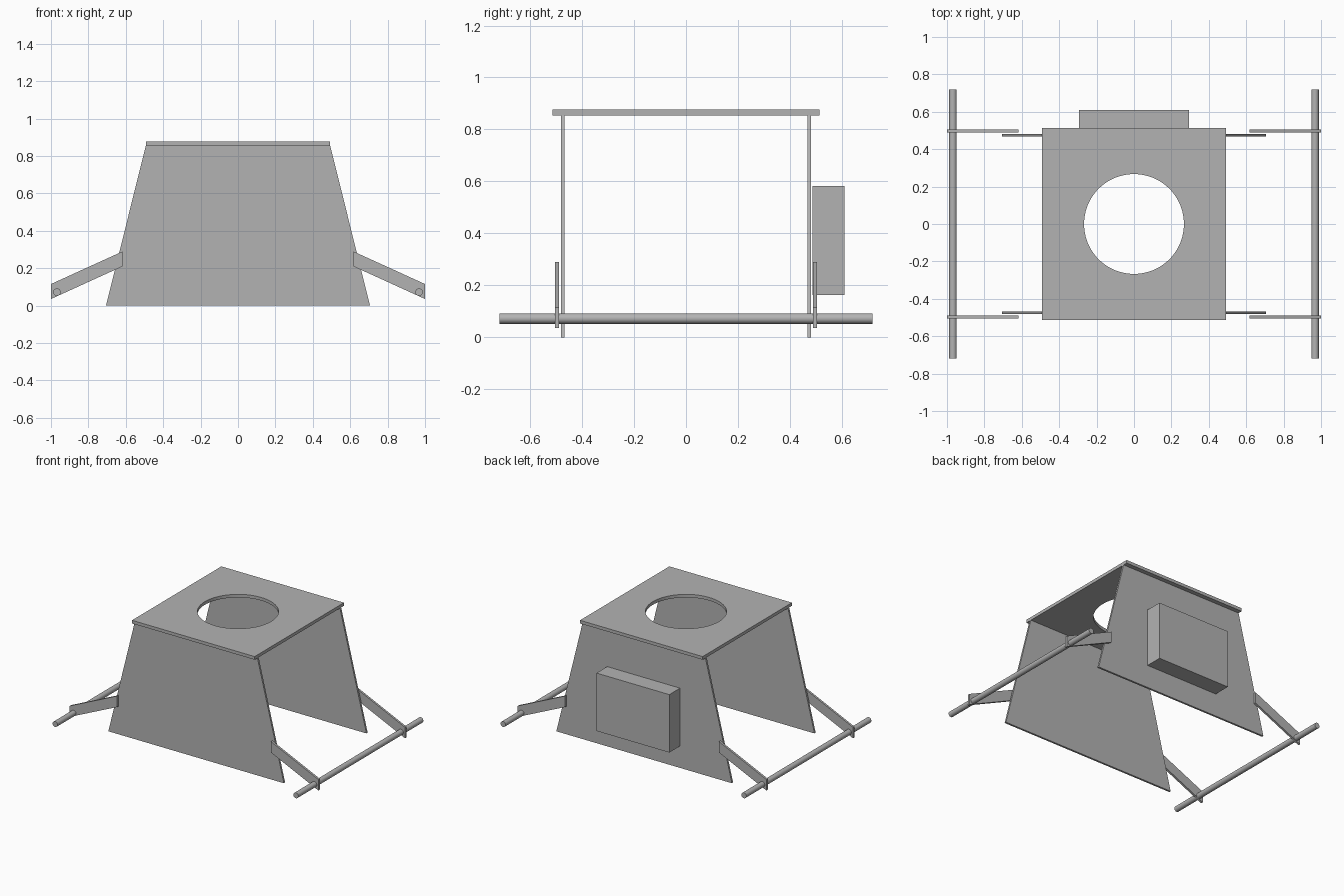
import bpy, bmesh, math
from mathutils import Matrix

cube = bpy.data.objects.get("Cube")
if cube:
    bpy.data.objects.remove(cube, do_unlink=True)

# One grey for the whole frame
GREY = (0.45, 0.45, 0.45, 1.0)
grey = bpy.data.materials.new("plain_grey")
grey.use_nodes = True
grey.diffuse_color = GREY
grey.node_tree.nodes["Principled BSDF"].inputs["Base Color"].default_value = GREY


def finish(bm, name):
    bmesh.ops.recalc_face_normals(bm, faces=bm.faces)
    mesh = bpy.data.meshes.new(name)
    bm.to_mesh(mesh)
    bm.free()
    mesh.materials.append(grey)
    obj = bpy.data.objects.new(name, mesh)
    bpy.context.scene.collection.objects.link(obj)
    return obj


def smooth(obj):
    bpy.ops.object.select_all(action='DESELECT')
    obj.select_set(True)
    bpy.context.view_layer.objects.active = obj
    bpy.ops.object.shade_smooth_by_angle(angle=math.radians(30))


def sheet(name, profile, y0, y1):
    """Extrude an (x, z) outline from y0 to y1."""
    bm = bmesh.new()
    face = bm.faces.new([bm.verts.new((x, y0, z)) for x, z in profile])
    ext = bmesh.ops.extrude_face_region(bm, geom=[face])["geom"]
    verts = [g for g in ext if isinstance(g, bmesh.types.BMVert)]
    bmesh.ops.translate(bm, verts=verts, vec=(0, y1 - y0, 0))
    return finish(bm, name)


def top_plate(half_x, half_y, radius, z0, z1, quarter=20):
    """Rectangular plate with a round hole, built as a ring of quads."""
    bm = bmesh.new()
    corner = math.atan2(half_y, half_x)
    stops = [-corner, corner, math.pi - corner, math.pi + corner, 2 * math.pi - corner]
    angles = [a + (b - a) * i / quarter
              for a, b in zip(stops, stops[1:]) for i in range(quarter)]
    rings = []
    for a in angles:
        c, s = math.cos(a), math.sin(a)
        reach = min(half_x / max(abs(c), 1e-6), half_y / max(abs(s), 1e-6))
        rings.append([bm.verts.new((r * c, r * s, z)) for r, z in
                      ((radius, z0), (reach, z0), (reach, z1), (radius, z1))])
    for i, p in enumerate(rings):
        q = rings[(i + 1) % len(rings)]
        for k in range(4):
            n = (k + 1) % 4
            bm.faces.new((p[k], p[n], q[n], q[k]))
    return finish(bm, "top_plate")


smooth(top_plate(0.493, 0.513, 0.267, 0.853, 0.876))

# Tapered end panels, with the angled arms beside them
panel = [(-0.706, 0), (0.706, 0), (0.493, 0.853), (-0.493, 0.853)]
arm = [(0.618, 0.209), (1.0, 0.035), (1.0, 0.115), (0.618, 0.289)]
for end, sy in (("front", -1), ("back", 1)):
    sheet(end + "_panel", panel, sy * 0.467, sy * 0.481)
    for side, sx in (("left", 1), ("right", -1)):
        sheet(f"{end}_{side}_arm", [(sx * x, z) for x, z in arm], sy * 0.489, sy * 0.505)

# Box on the back panel
sheet("back_box", [(-0.293, 0.162), (0.293, 0.162), (0.293, 0.583), (-0.293, 0.583)],
      0.487, 0.61)

# Long side rods through the arm ends
for side, sx in (("left", 1), ("right", -1)):
    bm = bmesh.new()
    bmesh.ops.create_cone(bm, cap_ends=True, segments=32, radius1=0.02, radius2=0.02,
                          depth=1.436, matrix=Matrix.Translation((sx * 0.968, 0, 0.072))
                          @ Matrix.Rotation(math.pi / 2, 4, 'X'))
    smooth(finish(bm, side + "_rod"))
